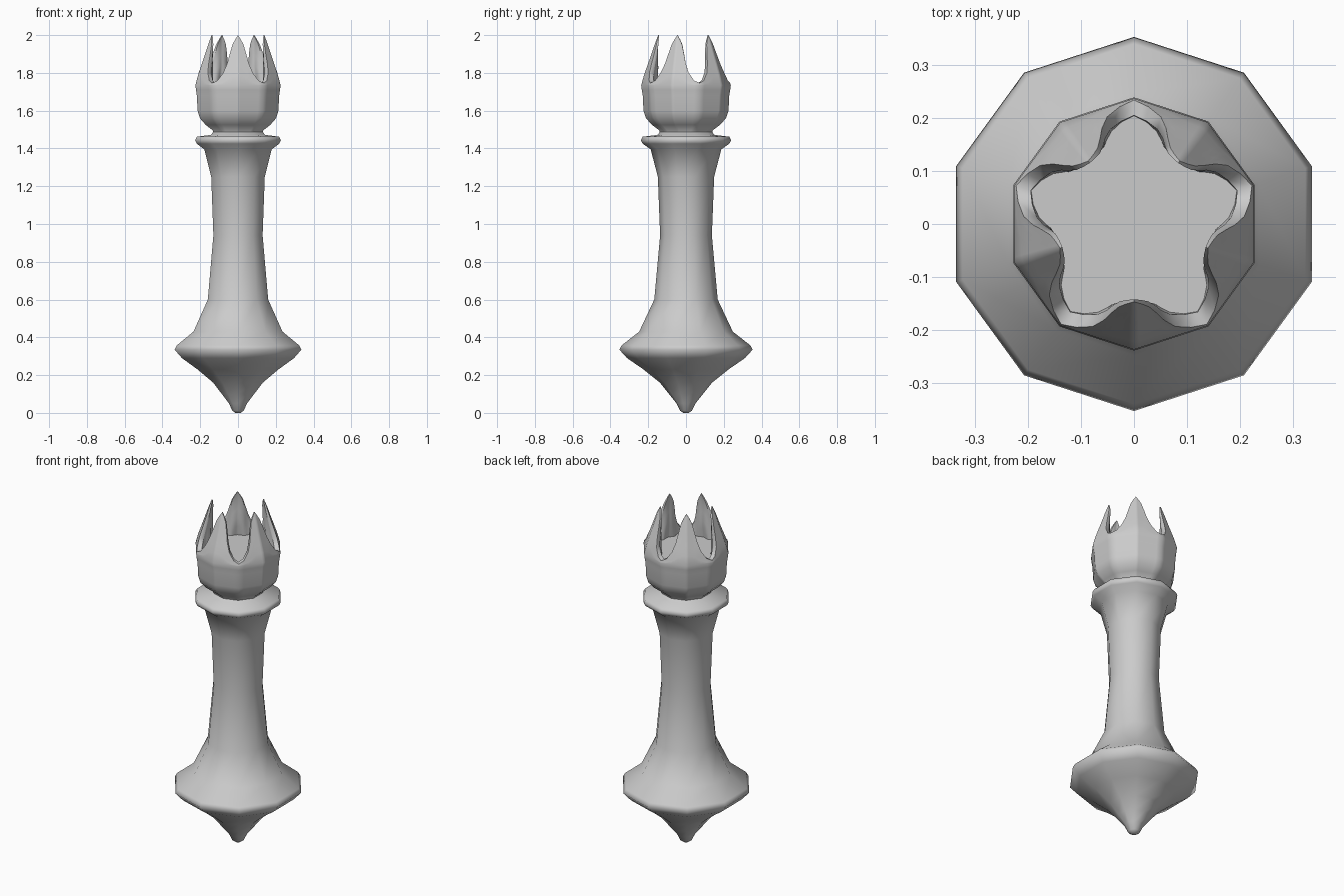
import bpy, bmesh
from math import sin, cos, radians

if "Cube" in bpy.data.objects:
    bpy.data.objects.remove(bpy.data.objects["Cube"])


def interp(x, table):
    for (x0, y0), (x1, y1) in zip(table, table[1:]):
        if x <= x1:
            return y0 + (y1 - y0) * max(0, (x - x0) / (x1 - x0))
    return table[-1][1]


def facet(deg):
    # radius factor of a ten-sided outline with a corner at 90 degrees
    return cos(radians(18)) / cos(radians((deg - 90) % 36 - 18))


def skin(name, rings, angle):
    # bridge a stack of equal-length rings, closing both ends
    bm = bmesh.new()
    vs = [[bm.verts.new(p) for p in ring] for ring in rings]
    n = len(vs[0])
    for a, b in zip(vs, vs[1:]):
        for i in range(n):
            j = (i + 1) % n
            bm.faces.new((a[i], a[j], b[j], b[i]))
    bm.faces.new(vs[0][::-1])
    bm.faces.new(vs[-1])
    bmesh.ops.recalc_face_normals(bm, faces=bm.faces)
    me = bpy.data.meshes.new(name)
    bm.to_mesh(me)
    bm.free()
    ob = bpy.data.objects.new(name, me)
    bpy.context.collection.objects.link(ob)
    bpy.ops.object.select_all(action='DESELECT')
    ob.select_set(True)
    bpy.context.view_layer.objects.active = ob
    bpy.ops.object.shade_smooth_by_angle(angle=radians(angle))
    return ob


def point(r, deg, z):
    return (r * cos(radians(deg)), r * sin(radians(deg)), z)


# Turned body: pointed foot, wide shoulder, shaft and collar
profile = [(.015, 0), (.032, .012), (.05, .05), (.09, .1), (.138, .16),
           (.225, .23), (.312, .29), (.353, .335), (.34, .358), (.248, .43),
           (.168, .6), (.137, .94), (.149, 1.25), (.187, 1.395),
           (.229, 1.425), (.239, 1.443), (.229, 1.462), (.15, 1.472), (.137, 1.49)]
skin("turned_body",
     [[point(r, 90 + 36 * k, z) for k in range(10)] for r, z in profile], 75)

# Crown head: bowl rising into five inward-leaning spikes
HEIGHT = [(0, 2.0), (2.5, 1.99), (6, 1.975), (10.5, 1.95), (14.5, 1.9),
          (17.5, 1.85), (22, 1.8), (29, 1.76), (36, 1.746)]
OUTER = [(1.735, .237), (1.8, .219), (1.87, .193), (1.95, .166), (2.0, .147)]
INNER = [(1.735, .163), (1.8, .154), (1.9, .142), (2.0, .135)]
BASE = 1.735
offs = [o for o, _ in HEIGHT]
offs = [-o for o in offs[-2:0:-1]] + offs
cols = [(-90 + 72 * k + o, interp(abs(o), HEIGHT)) for k in range(5) for o in offs]


def inner_radius(z, h):
    ro, ri = interp(z, OUTER), interp(z, INNER)
    return ro - (ro - ri) * (0.4 + 0.6 * min(1, (h - z) / 0.15))


bowl = [(.137, 1.475), (.14, 1.495), (.18, 1.525), (.212, 1.56),
        (.225, 1.6), (.229, 1.68), (.234, 1.71)]
rings = [[point(r * facet(a), a, z) for a, h in cols] for r, z in bowl]
steps = [0, .2, .4, .6, .8, .93, 1]
for s in steps:
    rings.append([point(interp(BASE + (h - BASE) * s, OUTER) * facet(a), a,
                        BASE + (h - BASE) * s) for a, h in cols])
for s in steps[::-1]:
    rings.append([point(inner_radius(BASE + (h - BASE) * s, h) * facet(a), a,
                        BASE + (h - BASE) * s) for a, h in cols])
# flat floor inside the crown
rings.append([point(.1, a, BASE) for a, h in cols])
skin("crown_head", rings, 60)
